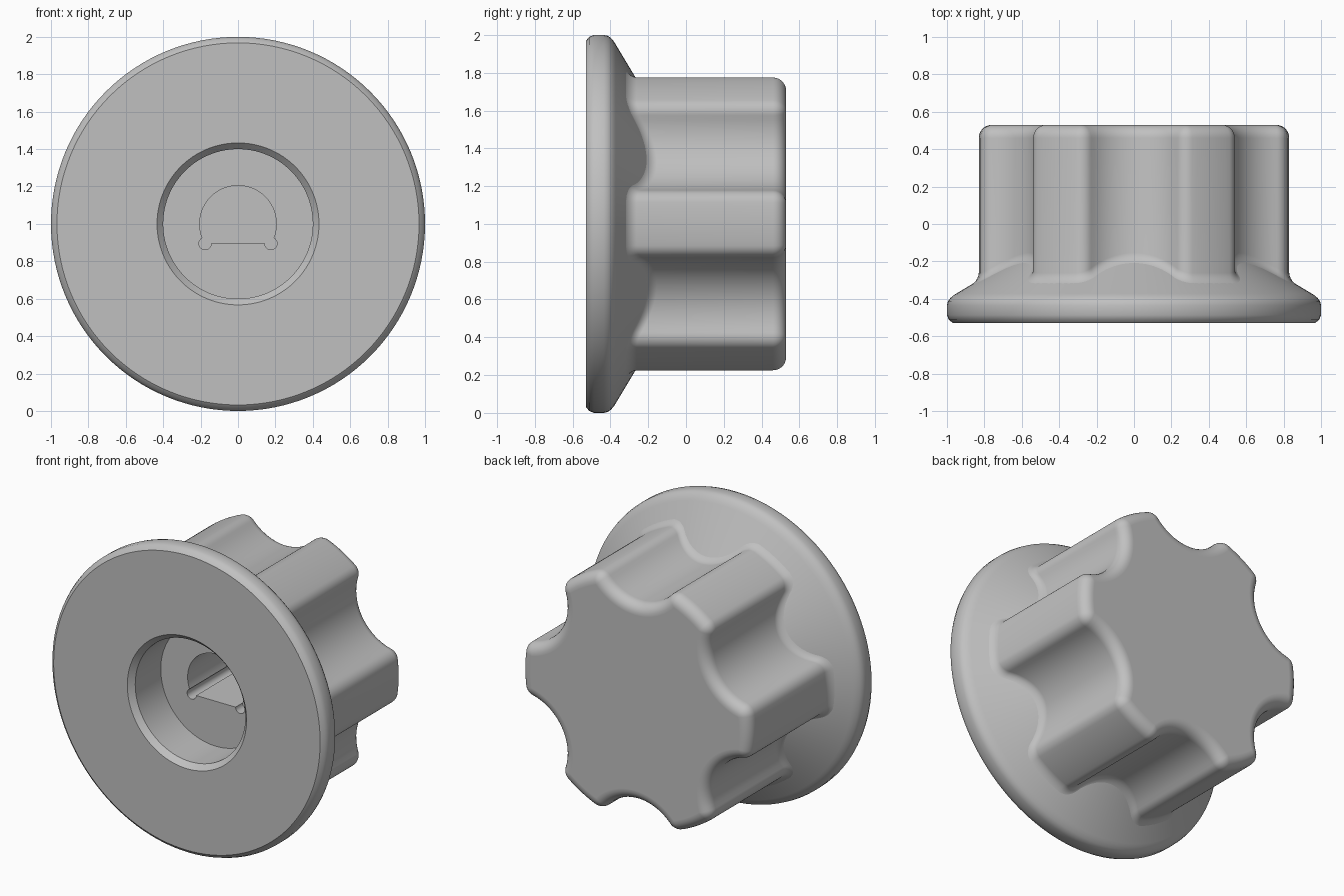
import bpy
import bmesh
from math import sin, cos, pi, radians, acos, atan2, asin, hypot

if "Cube" in bpy.data.objects:
    bpy.data.objects.remove(bpy.data.objects["Cube"], do_unlink=True)

grey = bpy.data.materials.new("plain_grey")
grey.use_nodes = True
grey.diffuse_color = (0.53, 0.53, 0.53, 1)
grey.node_tree.nodes["Principled BSDF"].inputs["Base Color"].default_value = (0.53, 0.53, 0.53, 1)


def add_ring(bm, points):
    """Points are (x, depth, height above the axis)."""
    return [bm.verts.new((x, y, z + 1)) for x, y, z in points]


def skin(bm, rings):
    for a, b in zip(rings, rings[1:]):
        for i in range(len(a)):
            j = (i + 1) % len(a)
            bm.faces.new((a[i], a[j], b[j], b[i]))


def finish(name, bm):
    mesh = bpy.data.meshes.new(name)
    bm.to_mesh(mesh)
    bm.free()
    mesh.materials.append(grey)
    ob = bpy.data.objects.new(name, mesh)
    bpy.context.collection.objects.link(ob)
    bpy.ops.object.select_all(action='DESELECT')
    ob.select_set(True)
    bpy.context.view_layer.objects.active = ob
    bpy.ops.object.shade_smooth_by_angle(angle=radians(30))
    return ob


def sweep(start, end, steps):
    return [start + (end - start) * i / steps for i in range(steps + 1)]


def cone(r):
    """Depth of the sloping back of the flange at a radius."""
    return -0.30 + 0.6 * (0.83 - r)


FRONT, BACK = -0.53, 0.53
BORE_R, BORE_Y = 0.40, -0.23
SEGMENTS = 128

# Flange: revolved rim with sloping back and chamfered bore
profile = [(BORE_R, BORE_Y), (BORE_R, FRONT + 0.035), (0.433, FRONT),
           (0.968, FRONT), (0.99, -0.512), (1, -0.487), (1, -0.435),
           (0.995, -0.413), (0.983, -0.397), (0.965, cone(0.965)),
           (0.95, cone(0.95)), (0.55, cone(0.55))]
bm = bmesh.new()
rings = [add_ring(bm, [(r * cos(2 * pi * i / SEGMENTS), y, r * sin(2 * pi * i / SEGMENTS))
                       for i in range(SEGMENTS)]) for r, y in profile]
skin(bm, rings + rings[:1])
bmesh.ops.recalc_face_normals(bm, faces=bm.faces)
finish("flange", bm)

# Grip outline: six lobes with rounded corners between round flutes
LOBES, TIP, FILLET = 6, 0.83, 0.075
FLUTE_R, FLUTE_D = 0.31, 0.96
half = pi / LOBES
reach = TIP - FILLET
beta = half - acos((FLUTE_D ** 2 + reach ** 2 - (FLUTE_R + FILLET) ** 2) / (2 * FLUTE_D * reach))
fx, fz = reach * cos(beta), reach * sin(beta)
cx, cz = FLUTE_D * cos(half), FLUTE_D * sin(half)
gamma = atan2(cz - fz, cx - fx)
side = [(TIP * cos(a), TIP * sin(a), a) for a in sweep(0, beta, 4)]
side += [(fx + FILLET * cos(a), fz + FILLET * sin(a), a) for a in sweep(beta, gamma, 8)[1:]]
side += [(cx - FLUTE_R * cos(a), cz - FLUTE_R * sin(a), a) for a in sweep(gamma, half, 10)[1:]]
lobe = [(x, -z, -a) for x, z, a in reversed(side)] + side[1:-1]
outline = []
for k in range(LOBES):
    t = 2 * half * k
    outline += [(x * cos(t) - z * sin(t), x * sin(t) + z * cos(t), a + t) for x, z, a in lobe]


def grip_ring(bm, offset, depth):
    """Outline moved along its normals, at a depth that may depend on radius."""
    points = []
    for x, z, a in outline:
        px, pz = x + offset * cos(a), z + offset * sin(a)
        points.append((px, depth(hypot(px, pz)), pz))
    return add_ring(bm, points)


# Grip: flared foot on the flange, straight flutes, rounded back edge
ROUND, FLARE = 0.07, 0.04
bm = bmesh.new()
rings = []
for a in sweep(pi / 2, 0, 5):
    rings.append(grip_ring(bm, FLARE * (1 - cos(a)),
                           lambda r: cone(r) + FLARE * (1 - sin(a)) - 0.002))
for a in sweep(0, pi / 2, 7):
    rings.append(grip_ring(bm, -ROUND * (1 - cos(a)),
                           lambda r: BACK - ROUND * (1 - sin(a))))
rings.append(grip_ring(bm, -ROUND - 0.004, lambda r: BACK))
skin(bm, rings)
bm.faces.new(rings[-1])
bmesh.ops.recalc_face_normals(bm, faces=bm.faces)
if max(bm.faces, key=lambda f: f.calc_center_median().y).normal.y < 0:
    bmesh.ops.reverse_faces(bm, faces=bm.faces)
finish("fluted_grip", bm)

# Shaft socket: bore floor with a D-shaped hole and corner reliefs
D_R, FLAT, RELIEF, D_END = 0.205, -0.105, 0.033, 0.25
corner_x = (D_R ** 2 - FLAT ** 2) ** 0.5
start = atan2(FLAT, corner_x) + 2 * asin(RELIEF / (2 * D_R))
join = atan2(D_R * sin(start) - FLAT, D_R * cos(start) - corner_x)
relief = [(corner_x + RELIEF * cos(a), FLAT + RELIEF * sin(a)) for a in sweep(-pi, join, 14)]
arc = [(D_R * cos(a), D_R * sin(a)) for a in sweep(start, pi - start, 48)[1:-1]]
d_shape = relief + arc + [(-x, z) for x, z in reversed(relief)]
bm = bmesh.new()
mouth = add_ring(bm, [(x, BORE_Y, z) for x, z in d_shape])
bottom = add_ring(bm, [(x, D_END, z) for x, z in d_shape])
rim = add_ring(bm, [(BORE_R * cos(2 * pi * i / SEGMENTS), BORE_Y, BORE_R * sin(2 * pi * i / SEGMENTS))
                    for i in range(SEGMENTS)])
edges = [bm.edges.new((loop[i - 1], loop[i])) for loop in (mouth, rim) for i in range(len(loop))]
bmesh.ops.triangle_fill(bm, use_beauty=True, use_dissolve=False, edges=edges)
skin(bm, [mouth, bottom])
end = bm.faces.new(bottom)
bmesh.ops.recalc_face_normals(bm, faces=bm.faces)
if end.normal.y > 0:
    bmesh.ops.reverse_faces(bm, faces=bm.faces)
finish("shaft_socket", bm)
